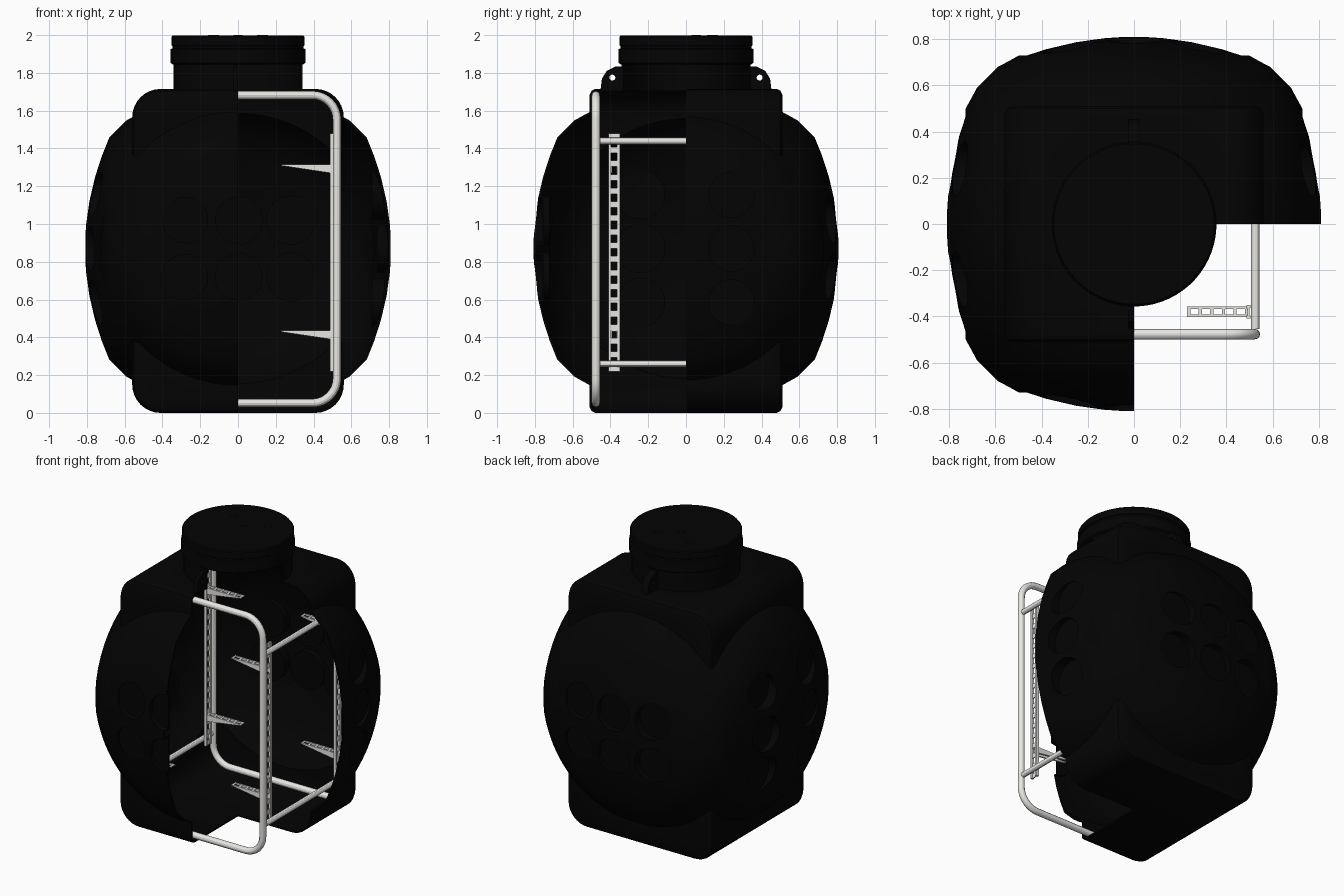
import bpy, bmesh, math

if "Cube" in bpy.data.objects:
    bpy.data.objects.remove(bpy.data.objects["Cube"])

MID = 0.87    # height of the dome axes
WALL = 0.01   # shell thickness


def material(name, r, g, b):
    m = bpy.data.materials.new(name)
    m.use_nodes = True
    m.diffuse_color = (r, g, b, 1)
    m.node_tree.nodes["Principled BSDF"].inputs["Base Color"].default_value = (r, g, b, 1)
    return m


black = material("black plastic", 0.001, 0.001, 0.001)
grey = material("light grey metal", 0.9, 0.89, 0.86)


def finish(name, bm, mat):
    bmesh.ops.recalc_face_normals(bm, faces=bm.faces)
    me = bpy.data.meshes.new(name)
    bm.to_mesh(me)
    bm.free()
    me.materials.append(mat)
    ob = bpy.data.objects.new(name, me)
    bpy.context.collection.objects.link(ob)
    return ob


def add_loft(bm, rings):
    """Skin a list of equal-length point rings and cap both ends."""
    loops = [[bm.verts.new(p) for p in ring] for ring in rings]
    n = len(loops[0])
    for a, b in zip(loops, loops[1:]):
        for i in range(n):
            j = (i + 1) % n
            bm.faces.new((a[i], a[j], b[j], b[i]))
    bm.faces.new(loops[0])
    bm.faces.new(loops[-1])


def add_lathe(bm, axis, profile, centre=(0, 0), sides=48):
    """Revolve (distance, radius) pairs about a line parallel to an axis."""
    rings = []
    for d, r in profile:
        ring = []
        for i in range(sides):
            a = 2 * math.pi * (i + 0.5) / sides
            u, v = centre[0] + r * math.cos(a), centre[1] + r * math.sin(a)
            ring.append({"x": (d, u, v), "y": (u, d, v), "z": (u, v, d)}[axis])
        rings.append(ring)
    add_loft(bm, rings)


def lathe(name, *args, **kw):
    bm = bmesh.new()
    add_lathe(bm, *args, **kw)
    return finish(name, bm, black)


def add_box(bm, lo, hi):
    add_loft(bm, [[(lo[0], lo[1], z), (hi[0], lo[1], z), (hi[0], hi[1], z), (lo[0], hi[1], z)]
                  for z in (lo[2], hi[2])])


def volume(me):
    bm = bmesh.new()
    bm.from_mesh(me)
    v = bm.calc_volume()
    bm.free()
    return v


def boolean(ob, other, op):
    """Apply a boolean, taking the first solver whose volume is plausible."""
    va, vb = volume(ob.data), volume(other.data)
    low, high = (max(va, vb), va + vb) if op == "UNION" else (va - vb, va)
    for solver in ("MANIFOLD", "EXACT", "FLOAT"):
        mod = ob.modifiers.new("cut", "BOOLEAN")
        mod.operation, mod.object, mod.solver = op, other, solver
        bpy.context.view_layer.update()
        graph = bpy.context.evaluated_depsgraph_get()
        me = bpy.data.meshes.new_from_object(ob.evaluated_get(graph))
        ob.modifiers.clear()
        v = volume(me)
        if max(low * 0.98, 1e-5) < v < high * 1.001 and abs(v - va) > 1e-6:
            ob.data = me
            break
    bpy.data.objects.remove(other)


def smooth(ob):
    bpy.ops.object.select_all(action="DESELECT")
    ob.select_set(True)
    bpy.context.view_layer.objects.active = ob
    bpy.ops.object.shade_smooth_by_angle(angle=math.radians(30))


def rounded_rect(hw, z0, z1, r, steps=8):
    """Points (x, z) of a rounded rectangle."""
    pts = []
    corners = [(hw - r, z1 - r), (r - hw, z1 - r), (r - hw, z0 + r), (hw - r, z0 + r)]
    for k, (cx, cz) in enumerate(corners):
        for i in range(steps + 1):
            a = (k + i / steps) * math.pi / 2
            pts.append((cx + r * math.cos(a), cz + r * math.sin(a)))
    return pts


def dome_depth(r):
    return 0.81 - 0.37 * r * r


def tank_solid(name, t):
    """Box, two crossed domes, neck and dimples, all shrunk by t."""
    half = 0.51 - t
    rings = []
    for y, inset in ((-half, 0.03), (0.01 - half, 0.01), (0.03 - half, 0),
                     (half - 0.03, 0), (half - 0.01, 0.01), (half, 0.03)):
        s = inset + t
        rings.append([(x, y, z) for x, z in rounded_rect(0.56 - s, s, 1.715 - s, 0.15 - s)])
    bm = bmesh.new()
    add_loft(bm, rings)
    tank = finish(name, bm, black)
    # crossed domes
    side = [(dome_depth(r), r) for r in (0.06, 0.13, 0.25, 0.38, 0.49, 0.59)]
    side += [(0.59, 0.68), (0.5, 0.73)]
    k = 1 - t / 0.75
    profile = [(d * k, r * k) for d, r in side]
    profile += [(-d, r) for d, r in reversed(profile)]
    for axis, sides in (("x", 48), ("y", 52)):
        boolean(tank, lathe("dome", axis, profile, (0, MID), sides), "UNION")
    # neck, left open at the top when it forms the inside
    top = 1.9 if t else 1.85
    boolean(tank, lathe("neck", "z", [(1.553, 0.342 - t), (top, 0.342 - t)], sides=62), "UNION")
    # round dimples on all four sides
    spots = [("x", u, v) for u in (-0.24, 0.24) for v in (-0.285, 0, 0.285)]
    spots += [("y", u, v) for u in (-0.28, 0, 0.28) for v in (-0.15, 0.15)]
    bm = bmesh.new()
    for axis, u, v in spots:
        floor = dome_depth(math.hypot(u, v)) - 0.04 - t
        for s in (-1, 1):
            add_lathe(bm, axis, [(s * floor, 0.12 + t), (s, 0.12 + t)], (u, MID + v), 30)
    boolean(tank, finish("dimples", bm, black), "DIFFERENCE")
    return tank


# tank shell with lifting lugs, hollow, one quarter cut away
shell = tank_solid("tank_shell", 0)
outline = [(0.33, 1.69), (0.33, 1.835), (0.37, 1.835), (0.42, 1.81), (0.445, 1.77), (0.455, 1.69)]
lugs, holes = bmesh.new(), bmesh.new()
for s in (-1, 1):
    add_loft(lugs, [[(x, s * y, z) for y, z in outline] for x in (-0.025, 0.025)])
    add_lathe(holes, "x", [(-0.1, 0.016), (0.1, 0.016)], (s * 0.39, 1.775), 16)
lugs = finish("lugs", lugs, black)
boolean(lugs, finish("lug_holes", holes, black), "DIFFERENCE")
boolean(shell, lugs, "UNION")
boolean(shell, tank_solid("hollow", WALL), "DIFFERENCE")
bm = bmesh.new()
add_box(bm, (0, -1, -0.2), (1, 0, 1.95))
boolean(shell, finish("quarter", bm, black), "DIFFERENCE")
smooth(shell)

# screw lid, left whole
lid = lathe("lid", "z", [(1.845, 0.345), (1.853, 0.357), (1.925, 0.357), (1.93, 0.348),
                         (1.942, 0.348), (1.946, 0.353), (1.99, 0.353), (1.998, 0.347)], sides=64)
smooth(lid)
for i, (x, y, r) in enumerate(((-0.13, 0.14, 0.03), (0.13, 0.14, 0.03), (0, 0.055, 0.025))):
    lathe(f"lid_mark_{i + 1}", "z", [(1.99, r), (2.0, r)], (x, y), 20)


def tube(name, pts, radius, cyclic):
    cu = bpy.data.curves.new(name, "CURVE")
    cu.dimensions = "3D"
    cu.bevel_depth, cu.bevel_resolution, cu.use_fill_caps = radius, 4, True
    sp = cu.splines.new("POLY")
    sp.points.add(len(pts) - 1)
    for p, co in zip(sp.points, pts):
        p.co = (*co, 1)
    sp.use_cyclic_u = cyclic
    cu.materials.append(grey)
    ob = bpy.data.objects.new(name, cu)
    bpy.context.collection.objects.link(ob)
    bpy.ops.object.select_all(action="DESELECT")
    ob.select_set(True)
    bpy.context.view_layer.objects.active = ob
    bpy.ops.object.convert(target="MESH")
    smooth(bpy.context.object)


# tube frame: front and back loops joined by cross bars
for label, y in (("front", -0.477), ("back", 0.477)):
    tube(f"{label}_frame_loop", [(x, y, z) for x, z in rounded_rect(0.524, 0.052, 1.682, 0.13)],
         0.022, True)
for side, s in (("left", 1), ("right", -1)):
    for level, z in (("upper", 1.44), ("lower", 0.26)):
        tube(f"{side}_{level}_cross_bar", [(s * 0.525, -0.455, z), (s * 0.525, 0.455, z)],
             0.018, False)

# slotted rails with tapered shelf brackets
for side, sx in (("left", 1), ("right", -1)):
    for end, cy in (("front", -0.38), ("back", 0.38)):
        bm = bmesh.new()
        for s in (-1, 1):
            y = cy + s * 0.023
            add_box(bm, (0.487, y - 0.007, 0.22), (0.505, y + 0.007, 1.48))
        count = 18
        for i in range(count):
            z = 0.22 + i * 1.228 / (count - 1)
            add_box(bm, (0.492, cy - 0.022, z), (0.499, cy + 0.022, z + 0.032))
        bmesh.ops.scale(bm, vec=(sx, 1, 1), verts=bm.verts)
        finish(f"{end}_{side}_rail", bm, grey)
        for level, top in (("upper", 1.315), ("lower", 0.435)):
            bm = bmesh.new()
            wedge = [(0.49, top), (0.49, top - 0.045), (0.23, top - 0.006), (0.23, top)]
            for s in (-1, 1):
                add_loft(bm, [[(x, cy + s * w, z) for x, z in wedge] for w in (0.012, 0.023)])
            for i in range(6):
                x = 0.23 + i * 0.05
                add_box(bm, (x, cy - 0.013, top - 0.005), (x + 0.014, cy + 0.013, top))
            bmesh.ops.scale(bm, vec=(sx, 1, 1), verts=bm.verts)
            finish(f"{end}_{side}_{level}_bracket", bm, grey)
